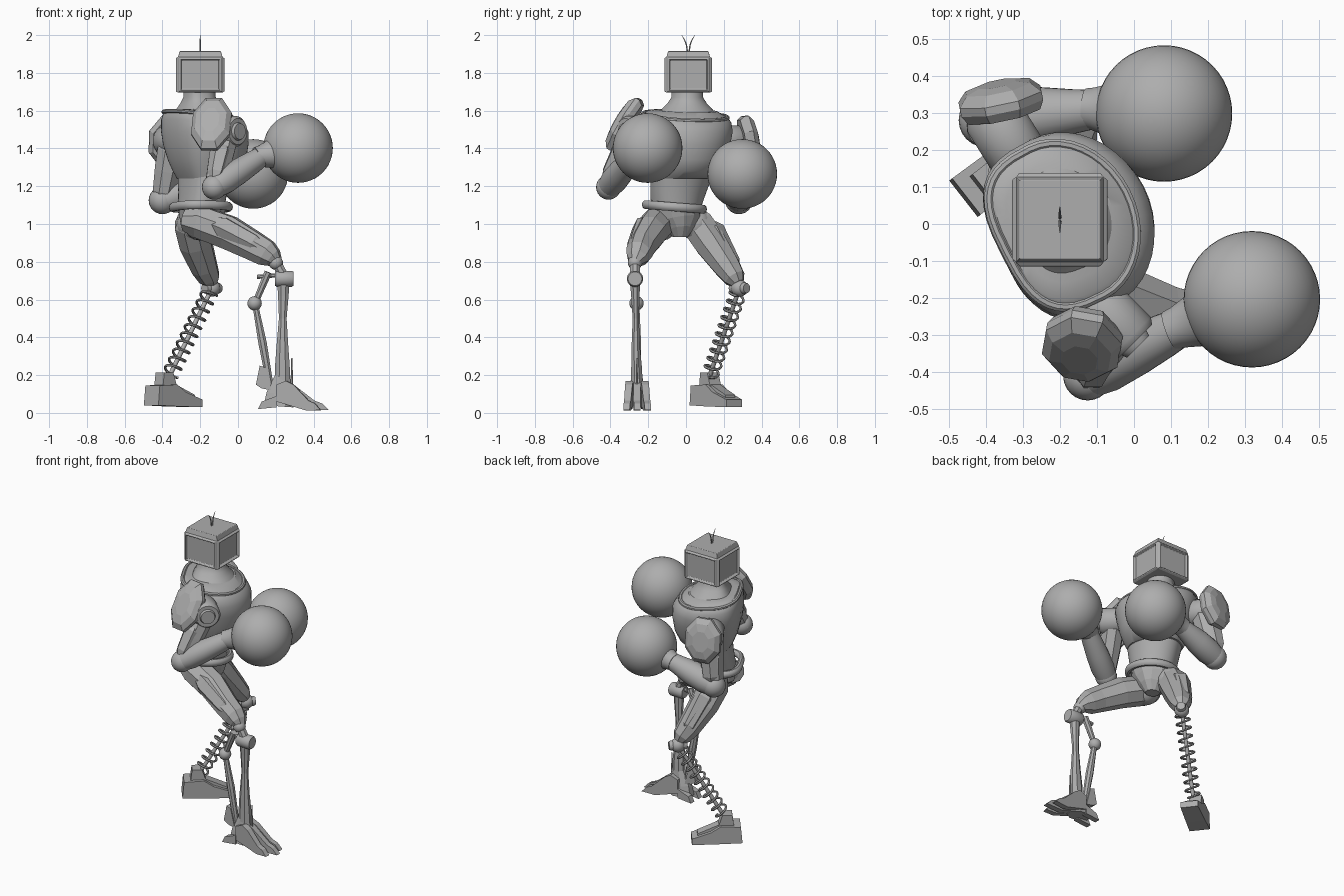
import bpy, bmesh, math
from mathutils import Vector as V, Matrix

cube = bpy.data.objects.get("Cube")
if cube:
    bpy.data.objects.remove(cube, do_unlink=True)

grey = bpy.data.materials.new("plain_grey")
grey.use_nodes = True
grey.diffuse_color = (0.42, 0.42, 0.42, 1)
grey.node_tree.nodes["Principled BSDF"].inputs["Base Color"].default_value = grey.diffuse_color
YAW = math.radians(27)
X, Y, Z = V((1, 0, 0)), V((0, 1, 0)), V((0, 0, 1))


def finish(name, bm, smooth=True):
    bmesh.ops.recalc_face_normals(bm, faces=bm.faces)
    me = bpy.data.meshes.new(name)
    bm.to_mesh(me)
    bm.free()
    me.materials.append(grey)
    if smooth:
        me.shade_smooth()
        me.set_sharp_from_angle(angle=math.radians(38))
    ob = bpy.data.objects.new(name, me)
    bpy.context.scene.collection.objects.link(ob)
    return ob


def skin(name, rings, smooth=True, closed=False):
    """Bridge a list of equal point rings into a surface."""
    bm = bmesh.new()
    loops = [[bm.verts.new(p) for p in ring] for ring in rings]
    n = len(loops[0])
    pairs = list(zip(loops, loops[1:]))
    if closed:
        pairs.append((loops[-1], loops[0]))
    for a, b in pairs:
        for i in range(n):
            bm.faces.new((a[i], a[(i + 1) % n], b[(i + 1) % n], b[i]))
    if not closed:
        bm.faces.new(loops[0][::-1])
        bm.faces.new(loops[-1])
    return finish(name, bm, smooth)


def limb(name, pts, radii, sides=16, smooth=True, ref=None, closed=False):
    """Sweep an elliptical section along points; a radius may be (along ref, across)."""
    pts = [V(p) for p in pts]
    if not isinstance(radii, list):
        radii = [radii] * len(pts)
    if ref is None:
        ref = Z if abs((pts[-1] - pts[0]).normalized().z) < 0.7 else Y
    rings, n = [], len(pts)
    for i, (p, r) in enumerate(zip(pts, radii)):
        a, b = r if isinstance(r, tuple) else (r, r)
        prev = pts[i - 1] if closed or i else p
        t = (pts[(i + 1) % n] if closed or i < n - 1 else p) - prev
        t.normalize()
        up = (ref - t * ref.dot(t)).normalized()
        side = t.cross(up)
        angles = [math.tau * (k + 0.5) / sides for k in range(sides)]
        rings.append([p + up * a * math.cos(q) + side * b * math.sin(q) for q in angles])
    return skin(name, rings, smooth, closed)


def ball(name, at, r, seg=24):
    bm = bmesh.new()
    bmesh.ops.create_uvsphere(bm, u_segments=seg, v_segments=seg // 2, radius=r,
                              matrix=Matrix.Translation(at))
    return finish(name, bm)


def pin(name, at, axis, r, length):
    at, half = V(at), V(axis).normalized() * length / 2
    return limb(name, [at - half, at - half * 0.8, at + half * 0.8, at + half],
                [r * 0.85, r, r, r * 0.85], 20)


def body_ring(z, cx, cy, ru, rv, dip=0, n=40):
    """Rounded D section turned by the body yaw; dip lowers its front and lifts its back."""
    ring = []
    for k in range(n):
        c, s = math.cos(math.tau * k / n), math.sin(math.tau * k / n)
        e = 1.0 if c > 0 else 0.68
        u = ru * math.copysign(abs(c) ** e, c)
        v = rv * math.copysign(abs(s) ** e, s)
        ring.append(V((cx, cy, z - dip * c)) + Matrix.Rotation(YAW, 3, "Z") @ V((u, v, 0)))
    return ring


def prism(name, profile, width, origin, yaw, toe=1.0):
    """Side profile (length, height) given a width that narrows towards the front."""
    far = max(u for u, z in profile)
    rot = Matrix.Rotation(yaw, 3, "Z")
    rings = [[V(origin) + rot @ V((u, s * width / 2 * (1 + (toe - 1) * u / far), z))
              for u, z in profile] for s in (-1, 1)]
    return skin(name, rings, False)


# Torso
skin("abdomen", [body_ring(*r) for r in (
    (1.07, -.19, -.05, .115, .125), (1.17, -.18, -.035, .115, .15), (1.27, -.17, -.015, .125, .17))])
skin("chest", [body_ring(*r) for r in (
    (1.24, -.17, -.012, .13, .167), (1.28, -.155, 0, .17, .187), (1.34, -.155, .003, .195, .21),
    (1.42, -.16, .005, .21, .235), (1.49, -.165, .005, .212, .25), (1.54, -.175, .005, .2, .245, .015),
    (1.57, -.18, .005, .185, .227, .025), (1.585, -.185, .005, .165, .2, .025),
    (1.6, -.19, .01, .135, .16, .01))])
skin("neck", [body_ring(*r) for r in (
    (1.58, -.19, .01, .135, .16), (1.61, -.195, .01, .115, .13), (1.64, -.2, .01, .095, .1),
    (1.67, -.2, .01, .083, .08), (1.71, -.2, .01, .08, .078))])
limb("collar_rim", body_ring(1.572, -.183, .005, .18, .22, .026), (.012, .014), 8, ref=Z, closed=True)
belt = body_ring(1.09, -.19, -.055, .142, .147)
for p in belt:
    p.z -= .08 * (p.y + .055)
limb("belt", belt, (.024, .02), 10, ref=Z, closed=True)
limb("pelvis", [(-.19, -.05, 1.09), (-.19, -.04, 1.02), (-.17, -.03, .97), (-.17, -.03, .93)],
     [(.13, .13), (.12, .12), (.075, .08), (.04, .045)], 12, False)

# Head with a sloped top band and recessed side panels
bm = bmesh.new()
bmesh.ops.create_cube(bm, size=1, matrix=Matrix.Translation((-.2, .012, 1.79))
                      @ Matrix.Diagonal((.235, .23, .19, 1)))
top = [f for f in bm.faces if f.normal.z > .5]
sides = [f for f in bm.faces if abs(f.normal.z) < .5]
bmesh.ops.inset_individual(bm, faces=top, thickness=.012, depth=.03)
bmesh.ops.inset_individual(bm, faces=sides, thickness=.011, depth=.011)
bmesh.ops.inset_individual(bm, faces=sides, thickness=.008, depth=0)
bmesh.ops.inset_individual(bm, faces=sides, thickness=.008, depth=-.014)
head = finish("head", bm, False)
bevel = head.modifiers.new("soft_edges", "BEVEL")
bevel.width, bevel.segments, bevel.angle_limit = .003, 2, math.radians(40)
for s, side in ((-1, "right"), (1, "left")):
    limb(side + "_antenna", [(-.2, .012 + s * y, z) for y, z in
                             ((.004, 1.91), (.01, 1.95), (.02, 1.975), (.035, 2))],
         [.004, .004, .003, .001], 6)


# Arms: shoulder joint, upper arm, armour pad, forearm and round glove
def arm(side, shoulder, axis, elbow, wrist, glove, pad, normal, pad_size, bulk):
    shoulder, elbow, wrist, glove, pad = map(V, (shoulder, elbow, wrist, glove, pad))
    normal = V(normal).normalized()
    pin(side + "_shoulder_joint", shoulder, axis, .082, .17)
    pin(side + "_shoulder_cap", shoulder, axis, .05, .2)
    limb(side + "_upper_arm", [shoulder.lerp(elbow, t) for t in (-.1, .15, .5, .85, 1)],
         [bulk * k for k in (.8, 1.08, 1.02, .88, .7)], 8, False)
    limb(side + "_arm_plate", [shoulder.lerp(elbow, t) + normal * .025 for t in (.3, .4, .8, .9)],
         [bulk * k for k in (.6, .9, .75, .5)], 6, False)
    ball(side + "_elbow", elbow, bulk)
    limb(side + "_forearm", [elbow.lerp(wrist, t) for t in (-.1, .2, .5, .8, 1)],
         [bulk * .85, bulk * 1.08, bulk * 1.03, .06, .052], 20)
    cuff = [wrist.lerp(glove, t) for t in (-.18, -.05, .15, .4)]
    limb(side + "_glove_cuff", cuff, [.054, .058, .07, .1], 24)
    ball(side + "_glove", glove, .184, 48)
    h, w = pad_size
    limb(side + "_shoulder_pad", [pad + normal * d for d in (-.04, -.015, .008, .035, .045)],
         [(h * k, w * k) for k in (.88, 1, 1, .78, .45)], 8, False, Z)


arm("right", (-.06, -.26, 1.49), (.6, -.6, 0), (-.125, -.41, 1.195), (.13, -.275, 1.36),
    (.318, -.203, 1.402), (-.14, -.33, 1.53), (-.15, -.84, .5), (.168, .112), .066)
arm("left", (-.345, .235, 1.44), (-.5, .8, 0), (-.4, .28, 1.125), (-.1, .31, 1.225),
    (.081, .298, 1.265), (-.36, .335, 1.435), (-.2, .95, .15), (.15, .122), .073)

# Thighs, faceted with an outer plate
limb("right_thigh", [(-.28, -.12, 1.02), (-.2, -.145, 1.01), (-.05, -.185, .955), (.08, -.232, .885),
                     (.15, -.25, .845), (.185, -.258, .82), (.21, -.268, .795)],
     [(.06, .07), (.092, .095), (.095, .085), (.082, .075), (.075, .07), (.055, .058), .03], 8, False, Z)
limb("right_thigh_plate", [(-.13, -.2, 1.0), (-.08, -.22, .98), (.08, -.255, .895), (.13, -.265, .865)],
     [.045, .065, .058, .04], 6, False, Z)
limb("left_thigh", [(-.25, .02, 1.06), (-.25, .06, 1.0), (-.225, .13, .9), (-.178, .22, .77),
                    (-.152, .258, .715), (-.14, .275, .685)],
     [.06, .092, .092, .074, .06, .035], 8, False, X)
limb("left_thigh_plate", [(-.25, .12, .99), (-.24, .14, .96), (-.19, .235, .79), (-.18, .25, .76)],
     [.045, .068, .055, .035], 6, False, X)
for side, at in (("right", (-.2, -.13, 1.0)), ("left", (-.24, .05, 1.0))):
    ball(side + "_hip", at, .088, 16)

# Right lower leg: twin struts
ball("right_knee", (.2, -.27, .795), .038)
limb("knee_link", [(.2, -.27, .8), (.25, -.27, .71)], .028, 8)
pin("knee_hinge", (.245, -.27, .71), X, .043, .1)
limb("shin_strut", [(.24, -.27, .7), (.24, -.268, .62), (.237, -.266, .5), (.235, -.266, .35),
                    (.235, -.262, .25), (.235, -.26, .14)],
     [(.03, .036), (.024, .03), (.018, .022), (.024, .034), (.03, .042), (.035, .045)], 8, False)
limb("strut_arm", [(.22, -.27, .73), (.1, -.27, .72)], .012, 8)
limb("rear_strut_upper", [(.16, -.27, .745), (.09, -.262, .58)], [.022, .017], 8)
ball("rear_strut_joint", (.088, -.262, .58), .038)
limb("rear_strut_lower", [(.09, -.262, .58), (.13, -.26, .37), (.175, -.26, .12)],
     [.016, .024, .018], 8, False)
limb("ankle_spike", [(.285, -.26, .12), (.285, -.26, .29)], [.008, .003], 6)

# Right foot: tapered ankle, heel spur and splayed clawed toes
limb("right_foot", [(.215, -.26, .035), (.22, -.26, .1), (.235, -.26, .19)],
     [(.055, .085), (.045, .075), (.032, .045)], 8, False)
prism("heel_spur", [(0, .15), (.02, .25), (.05, .24), (.08, .12), (.03, .13)], .05, (.095, -.26, 0), 0)
for i, reach in enumerate((.85, 1, .92)):
    prism("right_toe_%d" % (i + 1),
          [(0, .06), (0, .15), (.05, .17), (.09, .15), (.2 * reach, .065), (.24 * reach, .05),
           (.275 * reach, .015), (.16, .012)], .042, (.205, -.295 + i * .036, 0),
          math.radians(5 * (i - 1)), .8)
for s in (-1, 1):
    prism("heel_claw", [(0, .02), (.02, .06), (.1, .09), (.1, .03)], .036, (.105, -.26 + s * .04, 0), 0)

# Left lower leg: coil spring around a thin core
top, foot = V((-.138, .283, .66)), V((-.37, .12, .18))
ball("left_knee", top, .045)
pin("left_knee_pin", top, (.7, .7, 0), .03, .11)
limb("spring_core", [top, foot], .012, 10)
axis = (foot - top).normalized()
e1 = (X - axis * X.dot(axis)).normalized()
e2 = axis.cross(e1)
turns, steps = 10, 18
coil = []
for k in range(turns * steps + 1):
    q = math.tau * k / steps
    coil.append(top.lerp(foot, .05 + .9 * k / (turns * steps))
                + (e1 * math.cos(q) + e2 * math.sin(q)) * .042)
limb("spring_coil", coil, .007, 6, ref=axis)

# Left foot: wedge shoe with ankle socket
heel, turn = (-.46, .068, 0), math.radians(38)
prism("left_foot", [(0, .04), (.01, .145), (.13, .15), (.19, .11), (.305, .07), (.305, .03), (.12, .035)],
      .125, heel, turn, .85)
prism("foot_ridge", [(.1, .14), (.12, .16), (.27, .095), (.27, .07)], .065, heel, turn)
prism("ankle_socket", [(.05, .14), (.06, .215), (.12, .215), (.145, .14)], .075, heel, turn)
